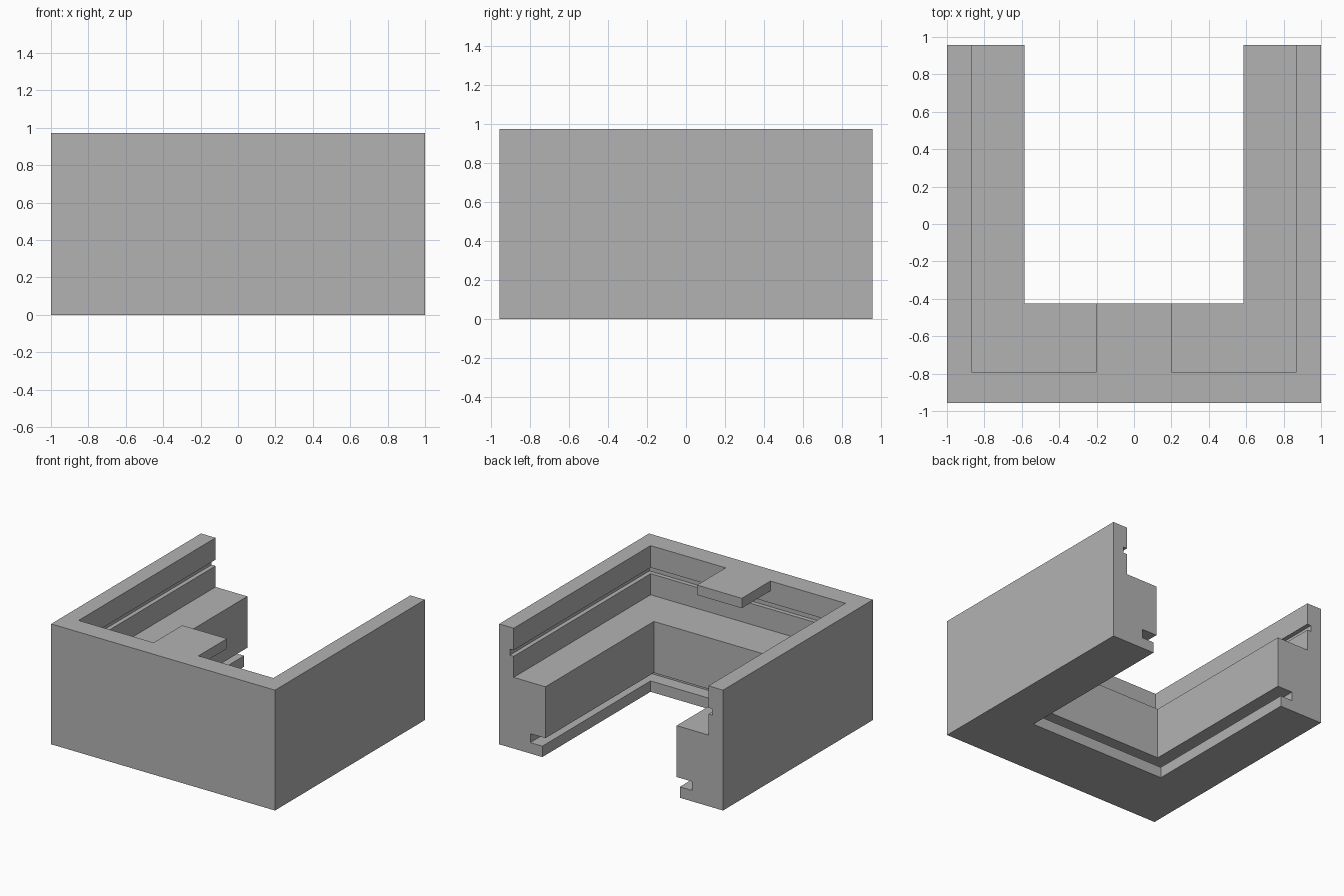
import bpy
import bmesh

cube = bpy.data.objects.get("Cube")
if cube:
    bpy.data.objects.remove(cube, do_unlink=True)

grey = bpy.data.materials.new("mid grey")
grey.use_nodes = True
colour = (0.45, 0.45, 0.45, 1)
grey.diffuse_color = colour
grey.node_tree.nodes["Principled BSDF"].inputs["Base Color"].default_value = colour

HALF_X, HALF_Y, HEIGHT = 1.0, 0.956, 0.972

# Wall section: (inset from the side, inset from the front, height)
SECTION = [
    (0, 0, 0), (0.386, 0.532, 0), (0.386, 0.532, 0.088),      # bottom lip
    (0.278, 0.424, 0.088), (0.278, 0.424, 0.16),              # lower groove
    (0.414, 0.53, 0.16), (0.414, 0.53, 0.575),                # ledge
    (0.13, 0.165, 0.575), (0.13, 0.165, 0.745),               # upper wall
    (0.095, 0.13, 0.745), (0.095, 0.13, 0.795),               # upper groove
    (0.13, 0.165, 0.795), (0.13, 0.165, HEIGHT), (0, 0, HEIGHT),
]


def add_object(name, bm):
    bmesh.ops.recalc_face_normals(bm, faces=bm.faces)
    mesh = bpy.data.meshes.new(name)
    bm.to_mesh(mesh)
    bm.free()
    mesh.materials.append(grey)
    obj = bpy.data.objects.new(name, mesh)
    bpy.context.collection.objects.link(obj)
    return obj


# U-shaped wall: the section swept along left arm, front and right arm with mitred corners
bm = bmesh.new()
rings = []
for side, at_back in ((1, True), (1, False), (-1, False), (-1, True)):
    rings.append([
        bm.verts.new((side * (HALF_X - u), HALF_Y if at_back else v - HALF_Y, z))
        for u, v, z in SECTION
    ])
count = len(SECTION)
for a, b in zip(rings, rings[1:]):
    for i in range(count):
        j = (i + 1) % count
        bm.faces.new((a[i], a[j], b[j], b[i]))
bm.faces.new(rings[0])
bm.faces.new(rings[-1])
add_object("u_shaped_wall", bm)

# Flat tab reaching inwards from the front rim
bm = bmesh.new()
bmesh.ops.create_cube(bm, size=1)
for v in bm.verts:
    v.co.x *= 0.4
    v.co.y = 0.165 - HALF_Y if v.co.y < 0 else 0.53 - HALF_Y
    v.co.z = HEIGHT - 0.08 if v.co.z < 0 else HEIGHT
add_object("front_tab", bm)
